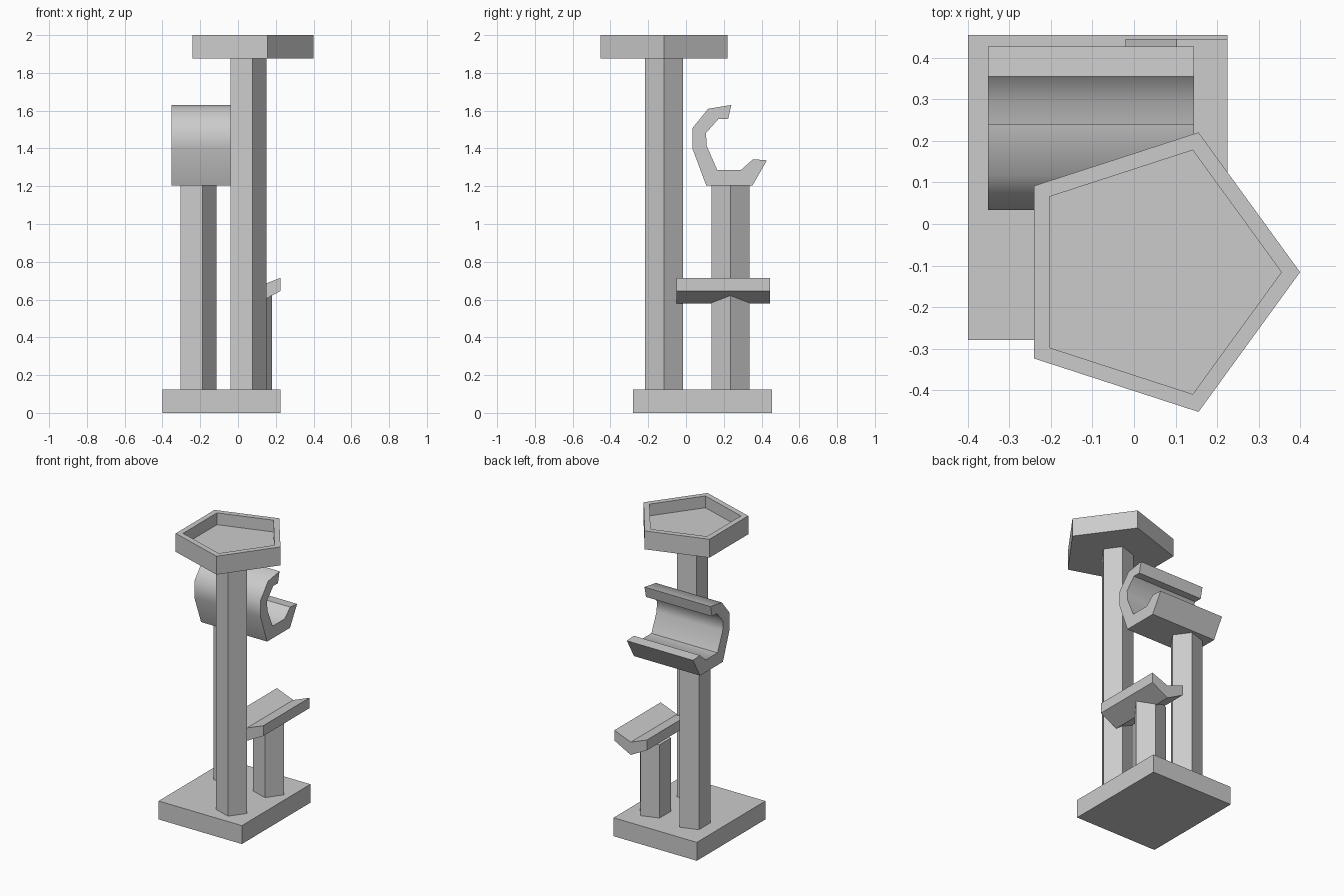
import bpy, bmesh, math
from mathutils import Vector

if "Cube" in bpy.data.objects:
    bpy.data.objects.remove(bpy.data.objects["Cube"])


def finish(bm, name):
    bmesh.ops.recalc_face_normals(bm, faces=bm.faces)
    me = bpy.data.meshes.new(name)
    bm.to_mesh(me)
    bm.free()
    ob = bpy.data.objects.new(name, me)
    bpy.context.collection.objects.link(ob)
    return ob


def prism(points, sweep):
    """Extrude a closed outline of 3D points along a vector."""
    bm = bmesh.new()
    face = bm.faces.new([bm.verts.new(p) for p in points])
    ext = bmesh.ops.extrude_face_region(bm, geom=[face], use_keep_orig=True)
    verts = [g for g in ext["geom"] if isinstance(g, bmesh.types.BMVert)]
    bmesh.ops.translate(bm, verts=verts, vec=sweep)
    return bm


def pentagon(cx, cy, r, z):
    return [Vector((cx + r * math.cos(i * math.tau / 5),
                    cy + r * math.sin(i * math.tau / 5), z)) for i in range(5)]


# Base slab
x0, x1, y0, y1, h = -0.40, 0.225, -0.28, 0.455, 0.125
finish(prism([(x0, y0, 0), (x1, y0, 0), (x1, y1, 0), (x0, y1, 0)], (0, 0, h)), "base")

# Five-sided posts
for name, cx, cy, top in (("tall_post", 0.045, -0.116, 1.88),
                          ("middle_post", -0.22, 0.235, 1.205),
                          ("short_post", 0.075, 0.235, 0.622)):
    finish(prism(pentagon(cx, cy, 0.105, h - 0.005), (0, 0, top - h + 0.005)), name)

# Pentagonal tray with a recessed floor
bm = prism(pentagon(0.046, -0.116, 0.354, 1.875), (0, 0, 0.125))
bmesh.ops.recalc_face_normals(bm, faces=bm.faces)
top = max(bm.faces, key=lambda f: f.calc_center_median().z)
bmesh.ops.inset_region(bm, faces=[top], thickness=0.045)
ext = bmesh.ops.extrude_face_region(bm, geom=[top])
bmesh.ops.translate(bm, vec=(0, 0, -0.08),
                    verts=[g for g in ext["geom"] if isinstance(g, bmesh.types.BMVert)])
if top.is_valid:
    bm.faces.remove(top)
finish(bm, "top_tray")

# Open curled tunnel, profile in YZ swept along X
outer = [(0.428, 1.337), (0.352, 1.204), (0.107, 1.204), (0.034, 1.40),
         (0.034, 1.507), (0.117, 1.61), (0.24, 1.63)]
inner = [(0.223, 1.556), (0.172, 1.556), (0.106, 1.482), (0.109, 1.415),
         (0.165, 1.287), (0.292, 1.287), (0.355, 1.343)]
tunnel = finish(prism([(-0.352, y, z) for y, z in outer + inner], (0.496, 0, 0)), "tunnel")
bpy.context.view_layer.objects.active = tunnel
tunnel.select_set(True)
bpy.ops.object.shade_smooth_by_angle(angle=math.radians(45))

# Shallow V-shaped perch, profile in XZ swept along Y
vee = [(-0.02, 0.715), (-0.02, 0.645), (0.1025, 0.58),
       (0.225, 0.645), (0.225, 0.715), (0.1025, 0.667)]
finish(prism([(x, -0.05, z) for x, z in vee], (0, 0.496, 0)), "perch")
